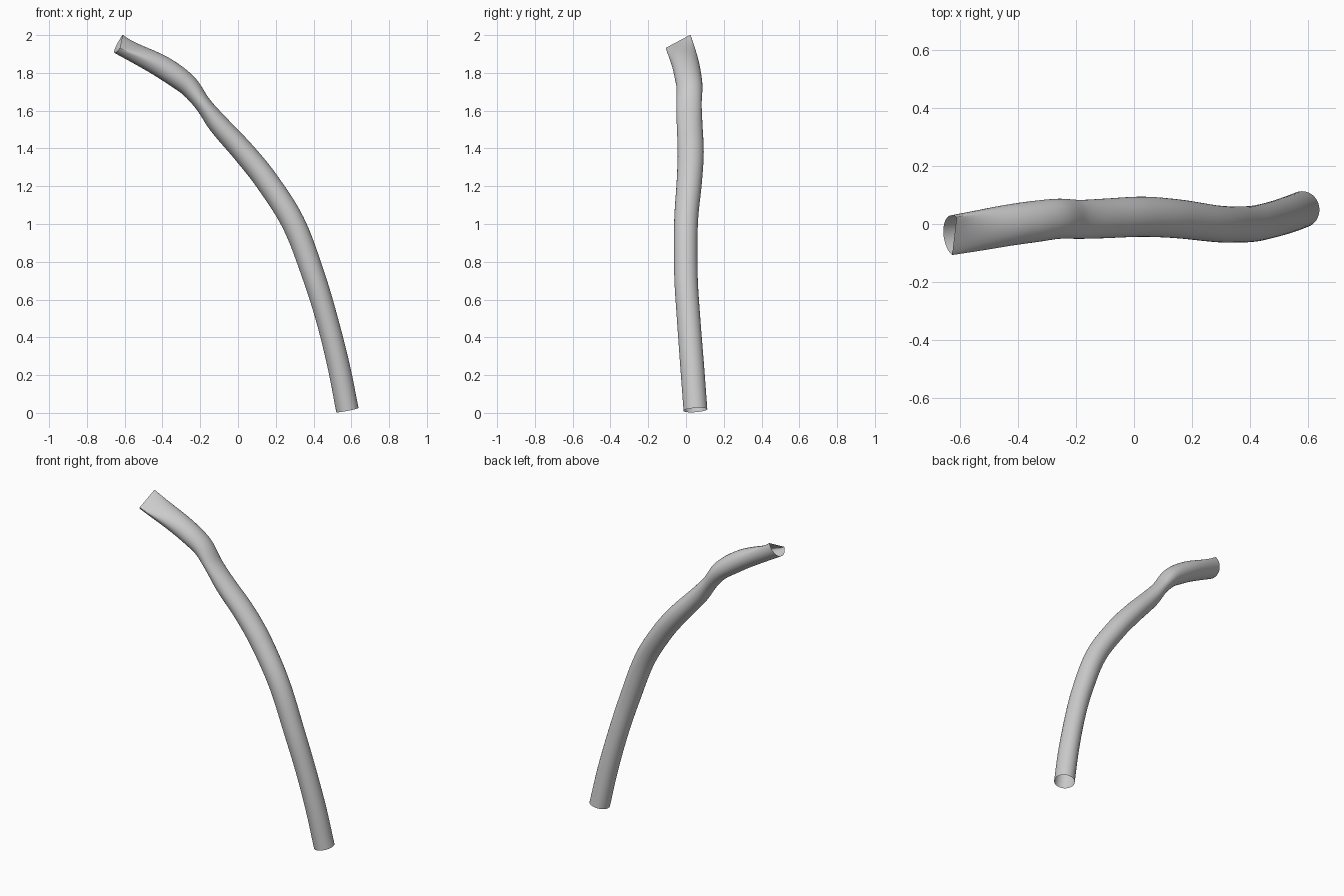
import bpy, bmesh
from math import sin, cos, pi, radians
from mathutils import Vector

if "Cube" in bpy.data.objects:
    bpy.data.objects.remove(bpy.data.objects["Cube"])

# Stations along the tube: centre x, y, z, half width, half depth, top flattening, roll in degrees
STATIONS = [
    (0.579, 0.050, 0.015, 0.063, 0.060, 0.0, 0),
    (0.534, 0.033, 0.243, 0.063, 0.059, 0.0, 0),
    (0.471, 0.014, 0.495, 0.062, 0.058, 0.0, 0),
    (0.402, 0.000, 0.720, 0.062, 0.060, 0.0, 0),
    (0.293, 0.000, 1.005, 0.063, 0.062, 0.0, 0),
    (0.149, 0.018, 1.232, 0.067, 0.062, 0.0, 0),
    (0.030, 0.025, 1.380, 0.069, 0.060, 0.0, 0),
    (-0.105, 0.019, 1.530, 0.068, 0.054, 0.0, 0),
    (-0.186, 0.016, 1.635, 0.067, 0.044, 0.0, 0),
    (-0.258, 0.018, 1.727, 0.069, 0.054, 0.0, 0),
    (-0.330, 0.010, 1.785, 0.071, 0.060, 0.0, 3),
    (-0.440, -0.006, 1.858, 0.072, 0.062, 0.15, 12),
    (-0.618, -0.042, 1.967, 0.074, 0.070, 1.0, 27),
]
SIDES, STEPS = 40, 6


def spline(t):
    """Catmull-Rom interpolation through all station values."""
    n = len(STATIONS)
    i = min(int(t), n - 2)
    u = t - i
    p1, p2 = STATIONS[i], STATIONS[i + 1]
    p0 = STATIONS[i - 1] if i else [2 * a - b for a, b in zip(p1, p2)]
    p3 = STATIONS[i + 2] if i + 2 < n else [2 * b - a for a, b in zip(p1, p2)]
    d = (p2[0] - p1[0], p2[1] - p1[1], p2[2] - p1[2])
    step = Vector(d).length
    before = (Vector(p1[:3]) - Vector(p0[:3])).length
    after = (Vector(p3[:3]) - Vector(p2[:3])).length
    out = []
    for a, b, c, e in zip(p0, p1, p2, p3):
        m1 = (c - a) / (before + step) * step
        m2 = (e - b) / (after + step) * step
        out.append((2*u**3 - 3*u**2 + 1)*b + (u**3 - 2*u**2 + u)*m1
                   + (3*u**2 - 2*u**3)*c + (u**3 - u**2)*m2)
    return out


# Sweep the changing section along the path, both ends left open
samples = [spline(k / STEPS) for k in range((len(STATIONS) - 1) * STEPS + 1)]
bm = bmesh.new()
rings = []
for k, (x, y, z, a, b, flat, roll) in enumerate(samples):
    ahead = Vector(samples[min(k + 1, len(samples) - 1)][:3])
    behind = Vector(samples[max(k - 1, 0)][:3])
    tangent = (ahead - behind).normalized()
    up = Vector((0, 1, 0)).cross(tangent).normalized()
    side = tangent.cross(up)
    r = radians(roll)
    side_r = side * cos(r) + up * sin(r)
    up_r = up * cos(r) - side * sin(r)
    flat = min(max(flat, 0), 1)
    ring = []
    for j in range(SIDES):
        ang = 2 * pi * j / SIDES
        v = b * sin(ang)
        if v > 0:
            v *= 1 - flat
        ring.append(bm.verts.new(Vector((x, y, z)) + side_r * a * cos(ang) + up_r * v))
    rings.append(ring)
for lower, upper in zip(rings, rings[1:]):
    for j in range(SIDES):
        n = (j + 1) % SIDES
        bm.faces.new((lower[j], upper[j], upper[n], lower[n]))
bmesh.ops.recalc_face_normals(bm, faces=bm.faces)
# Normals face outward: compare one face with the path centre
bm.normal_update()
bm.faces.ensure_lookup_table()
first = bm.faces[0]
if first.normal.dot(first.calc_center_median() - Vector(samples[0][:3])) < 0:
    bmesh.ops.reverse_faces(bm, faces=bm.faces)

mesh = bpy.data.meshes.new("curved_tube")
bm.to_mesh(mesh)
bm.free()
tube = bpy.data.objects.new("curved_tube", mesh)
bpy.context.collection.objects.link(tube)
bpy.context.view_layer.objects.active = tube
tube.select_set(True)
bpy.ops.object.shade_smooth_by_angle(angle=radians(50))
